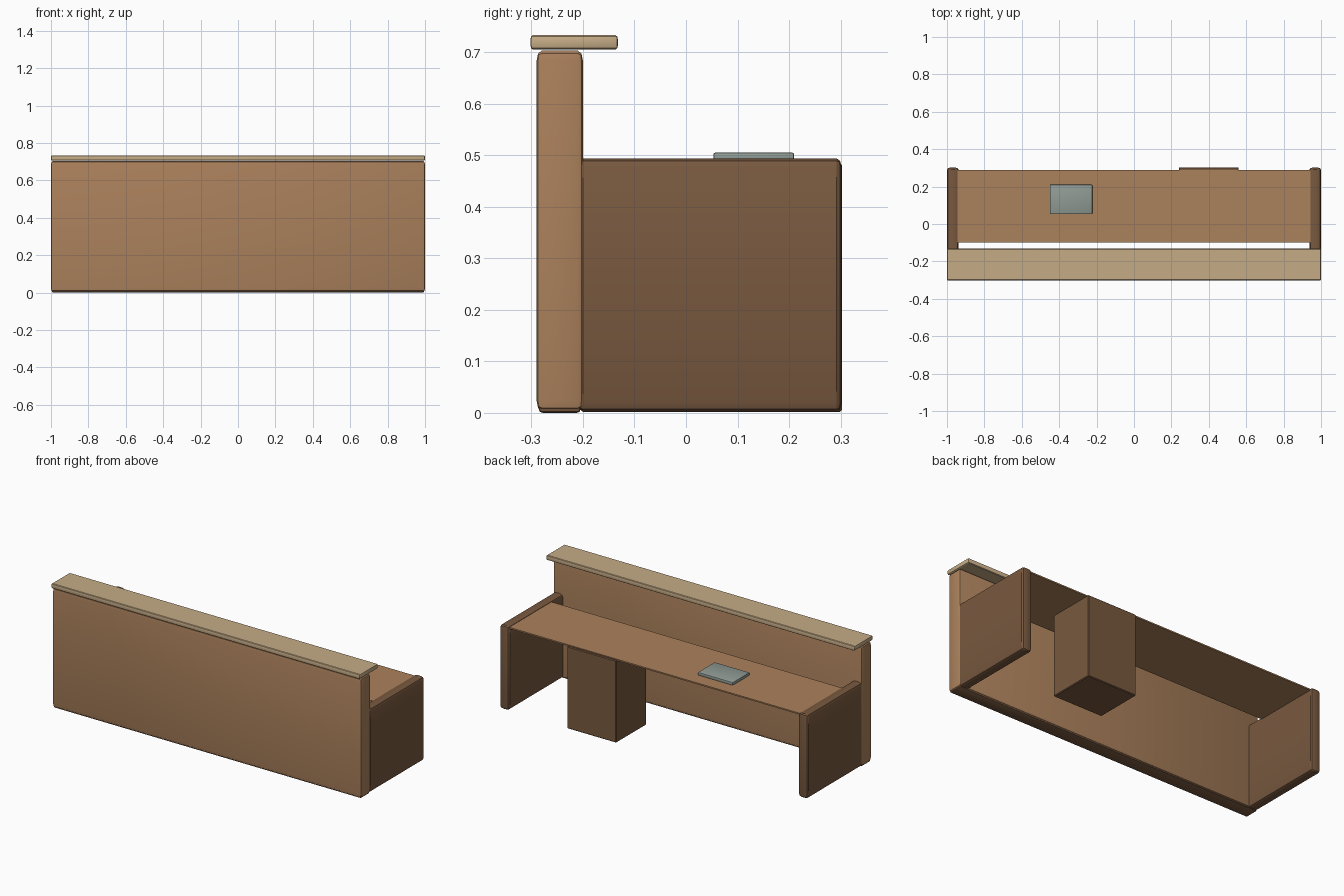
import bpy, bmesh
from mathutils import Vector

if "Cube" in bpy.data.objects:
    bpy.data.objects.remove(bpy.data.objects["Cube"])


def material(name, rgb):
    m = bpy.data.materials.new(name)
    m.diffuse_color = (*rgb, 1)
    m.use_nodes = True
    m.node_tree.nodes["Principled BSDF"].inputs["Base Color"].default_value = m.diffuse_color
    return m


WOOD = material("mid_wood", (0.41, 0.22, 0.107))
DARK = material("dark_wood", (0.19, 0.10, 0.05))
LIGHT = material("light_wood", (0.56, 0.41, 0.24))
GREY = material("pad_grey", (0.28, 0.33, 0.30))


def box(name, lo, hi, mat, bevel=None, segments=2):
    """Box between two corners; bevel holds a separate size for each axis."""
    lo, hi = Vector(lo), Vector(hi)
    size, mid = hi - lo, (lo + hi) / 2
    b = Vector(bevel) if bevel else Vector((1, 1, 1))
    bm = bmesh.new()
    bmesh.ops.create_cube(bm, size=1)
    bmesh.ops.scale(bm, vec=[s / w for s, w in zip(size, b)], verts=bm.verts)
    if bevel:
        bmesh.ops.bevel(bm, geom=bm.edges[:], offset=1, segments=segments,
                        profile=0.5, affect='EDGES')
    bmesh.ops.scale(bm, vec=b, verts=bm.verts)
    bmesh.ops.recalc_face_normals(bm, faces=bm.faces)
    mesh = bpy.data.meshes.new(name)
    bm.to_mesh(mesh)
    bm.free()
    mesh.materials.append(mat)
    ob = bpy.data.objects.new(name, mesh)
    ob.location = mid
    bpy.context.collection.objects.link(ob)
    return ob


# Tall front panel with its dark base strip
box("front_panel", (-1, -0.29, 0.004), (1, -0.20, 0.703), WOOD, (0.01, 0.01, 0.02))
box("base_strip", (-0.996, -0.286, 0), (0.996, -0.204, 0.05), DARK, (0.006, 0.008, 0.008))

# Light counter ledge on top of the panel
box("counter_ledge", (-1, -0.302, 0.705), (1, -0.132, 0.733), LIGHT, (0.006, 0.005, 0.009))

# Side panels
for side, x0, x1 in (("left", -0.999, -0.938), ("right", 0.938, 0.999)):
    box(side + "_side_panel", (x0, -0.21, 0.002), (x1, 0.302, 0.494), DARK,
        (0.018, 0.01, 0.018))

# Thin desk surface, open gap behind the front panel
box("desk_top", (-0.955, -0.10, 0.479), (0.955, 0.29, 0.487), WOOD)

# Drawer pedestal under the desk
box("drawer_pedestal", (0.24, 0.025, 0.002), (0.56, 0.303, 0.484), DARK,
    (0.004, 0.004, 0.004), 1)

# Flat pad lying on the desk
box("desk_pad", (-0.45, 0.053, 0.487), (-0.223, 0.21, 0.505), GREY,
    (0.004, 0.004, 0.004))

# Smooth only the rounded edges
bpy.ops.object.select_all(action='DESELECT')
for ob in bpy.context.collection.objects:
    ob.select_set(True)
    bpy.context.view_layer.objects.active = ob
bpy.ops.object.shade_smooth_by_angle()
